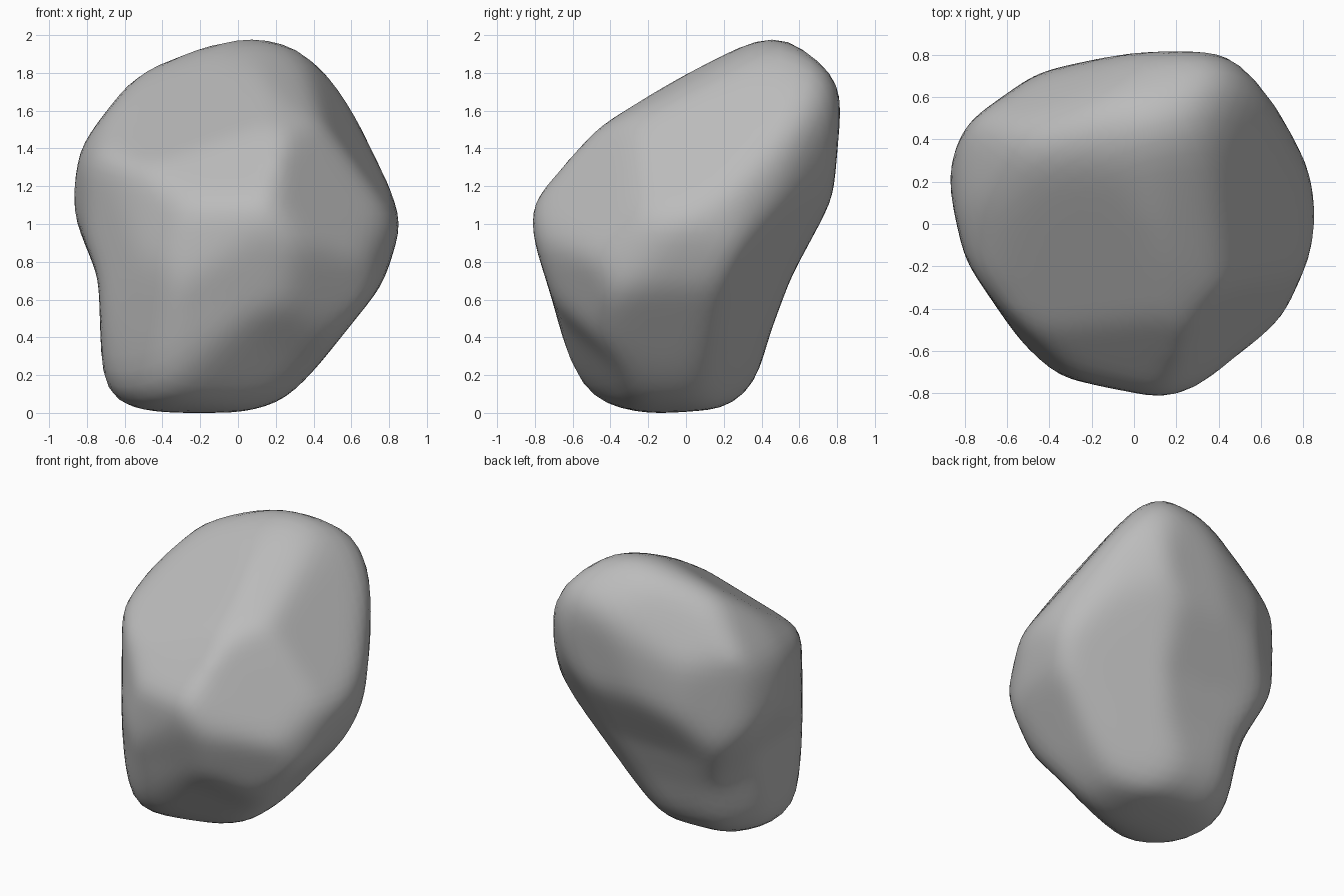
import bpy
import bmesh
from math import sqrt
from mathutils import Vector

if "Cube" in bpy.data.objects:
    bpy.data.objects.remove(bpy.data.objects["Cube"], do_unlink=True)

H, S = sqrt(0.5), sqrt(0.75)
CENTRE = Vector((0, 0, 1))

# Outline profiles in hundredths, measured from the centre: (right axis, up axis, points)
front = [(-37, -100), (3, -99), (24, -93), (40, -77), (76, -32), (88, 6), (68, 48),
         (55, 78), (37, 93), (5, 100), (-50, 84), (-83, 40), (-88, 8), (-73, -28),
         (-71, -89), (-61, -96)]
side = [(-20, -100), (22, -97), (37, -84), (43, -60), (55, -28), (77, 13), (82, 70),
        (74, 88), (52, 100), (39, 98), (-20, 69), (-62, 47), (-82, 13), (-82, -2),
        (-70, -40), (-58, -85), (-48, -94)]
plan = [(47, 80), (30, 83), (5, 82), (-45, 71), (-79, 47), (-88, 23), (-79, -17),
        (-47, -64), (-33, -72), (14, -82), (40, -75), (67, -49), (88, -4), (81, 28),
        (62, 65)]
front_slant = [(-57, -100), (-25, -103), (19, -97), (35, -84), (69, -49), (84, -13),
               (89, 58), (78, 95), (27, 107), (-22, 99), (-70, 48), (-77, -21), (-69, -79)]
back_slant = [(-87, 59), (-51, 77), (0, 72), (19, 67), (71, 25), (77, -12), (67, -100),
              (16, -109), (-26, -91), (-54, -45), (-78, -10), (-89, 37)]
under_slant = [(15, 118), (51, 95), (88, 35), (93, 6), (89, -17), (66, -49), (55, -99),
               (44, -114), (-7, -117), (-49, -67), (-67, -51), (-85, 1), (-85, 23),
               (-71, 41), (-33, 71), (-8, 105)]

outlines = [
    ((1, 0, 0), (0, 0, 1), front),
    ((0, 1, 0), (0, 0, 1), side),
    ((1, 0, 0), (0, 1, 0), plan),
    ((H, H, 0), (-H / 2, H / 2, S), front_slant),
    ((-H, -H, 0), (H / 2, -H / 2, S), back_slant),
    ((-H, H, 0), (H / 2, H / 2, S), under_slant),
]

# Broad chipped faces: (normal, distance from the centre)
chips = [
    ((0.78, -0.2, 0.55), 0.71),     # upper right
    ((0.65, -0.65, 0.4), 0.68),     # front right, above the ledge
    ((0.59, -0.59, -0.55), 0.87),   # front right, below the ledge
    ((0.45, 0.75, -0.48), 0.64),    # back right
    ((-0.24, -0.53, 0.81), 0.62),   # sloping top
]


def reach(direction, right, up, points):
    """Distance along a direction until it leaves the extruded outline."""
    d = Vector((direction.dot(Vector(right)), direction.dot(Vector(up))))
    best = 9.0
    for i, p in enumerate(points):
        a, b = Vector(points[i - 1]) / 100, Vector(p) / 100
        e = b - a
        den = d.cross(e)
        if abs(den) > 1e-9:
            t, s = a.cross(e) / den, a.cross(d) / den
            if t > 0 and -1e-6 <= s <= 1 + 1e-6:
                best = min(best, t)
    return best


def stone_radius(direction):
    limits = [reach(direction, *o) for o in outlines]
    for normal, distance in chips:
        facing = direction.dot(Vector(normal).normalized())
        if facing > 0.01:
            limits.append(distance / facing)
    return min(limits)


# Boulder: a sphere carved to the outlines, then weathered smooth
bm = bmesh.new()
bmesh.ops.create_icosphere(bm, subdivisions=5, radius=1)
for v in bm.verts:
    direction = v.co.normalized()
    v.co = direction * stone_radius(direction) * 1.012 + CENTRE
for _ in range(5):
    bmesh.ops.smooth_vert(bm, verts=bm.verts, factor=0.5,
                          use_axis_x=True, use_axis_y=True, use_axis_z=True)
lowest = min(v.co.z for v in bm.verts)
bmesh.ops.translate(bm, verts=bm.verts, vec=(0, 0, -lowest))
mesh = bpy.data.meshes.new("boulder")
bm.to_mesh(mesh)
bm.free()
boulder = bpy.data.objects.new("boulder", mesh)
bpy.context.collection.objects.link(boulder)

# Stone grey
grey = bpy.data.materials.new("stone_grey")
grey.use_nodes = True
colour = (0.5, 0.5, 0.5, 1)
grey.diffuse_color = colour
grey.node_tree.nodes["Principled BSDF"].inputs["Base Color"].default_value = colour
mesh.materials.append(grey)

bpy.context.view_layer.objects.active = boulder
boulder.select_set(True)
bpy.ops.object.shade_smooth()
